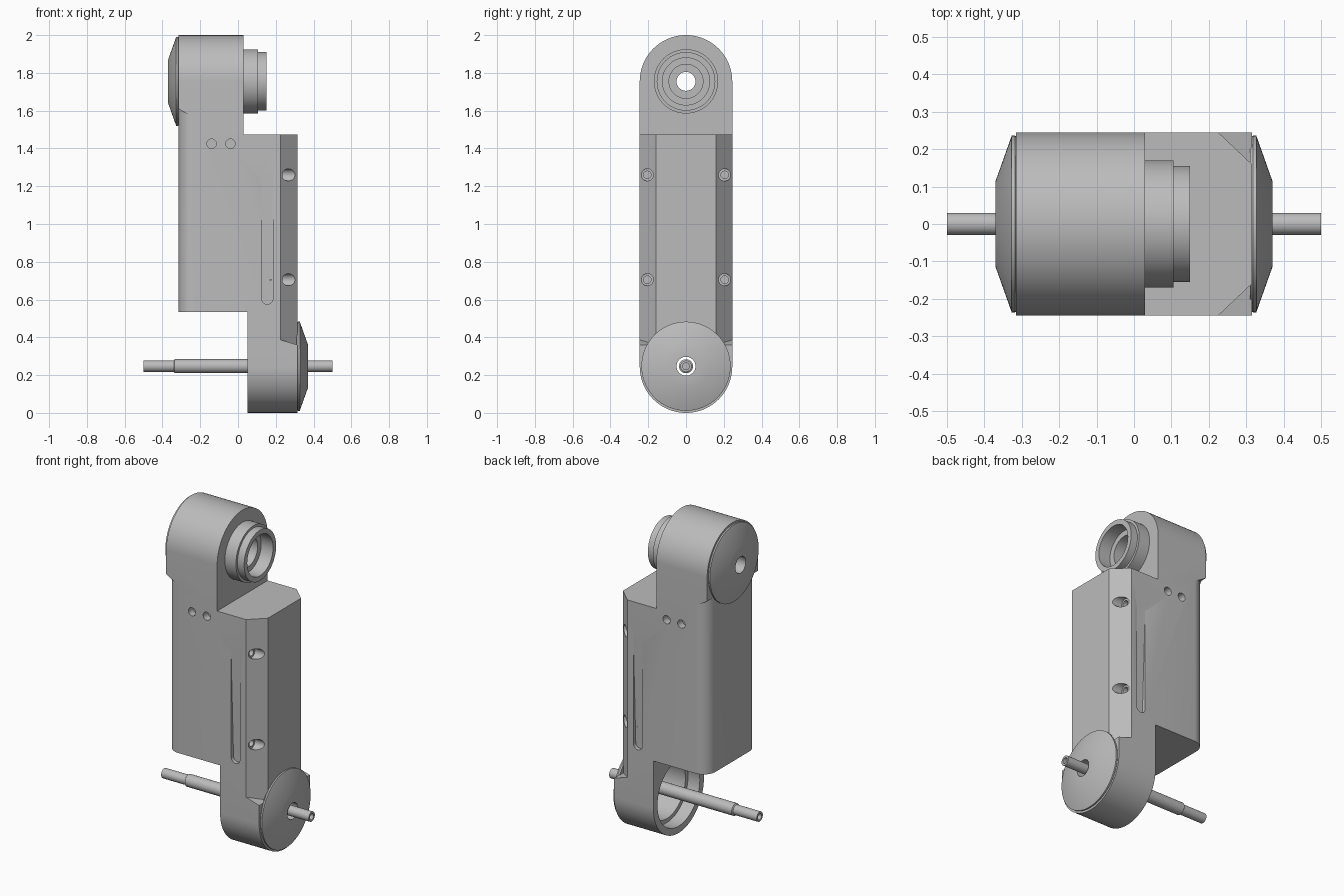
import bpy, bmesh
from math import cos, sin, pi
from mathutils import Matrix, Vector

cube = bpy.data.objects.get("Cube")
if cube:
    bpy.data.objects.remove(cube)

grey = bpy.data.materials.new("grey_metal")
grey.use_nodes = True
grey.diffuse_color = (0.5, 0.5, 0.5, 1)
grey.node_tree.nodes["Principled BSDF"].inputs["Base Color"].default_value = (0.5, 0.5, 0.5, 1)

HALF_X, HALF_Y = 0.315, 0.245
LOW_Z, HIGH_Z = 0.247, 1.755


def finish(name, bm):
    bmesh.ops.remove_doubles(bm, verts=bm.verts, dist=1e-5)
    bmesh.ops.recalc_face_normals(bm, faces=bm.faces)
    mesh = bpy.data.meshes.new(name)
    bm.to_mesh(mesh)
    bm.free()
    mesh.materials.append(grey)
    ob = bpy.data.objects.new(name, mesh)
    bpy.context.collection.objects.link(ob)
    return ob


def box(name, x0, x1, z0, z1):
    bm = bmesh.new()
    bmesh.ops.create_cube(bm, size=1)
    bmesh.ops.scale(bm, vec=(x1 - x0, 1, z1 - z0), verts=bm.verts)
    bmesh.ops.translate(bm, vec=((x0 + x1) / 2, 0, (z0 + z1) / 2), verts=bm.verts)
    return finish(name, bm)


def extrude(name, bottom, top):
    """Solid between two matching outlines."""
    bm = bmesh.new()
    a = [bm.verts.new(p) for p in bottom]
    b = [bm.verts.new(p) for p in top]
    bm.faces.new(a)
    bm.faces.new(b)
    n = len(a)
    for i in range(n):
        j = (i + 1) % n
        bm.faces.new((a[i], a[j], b[j], b[i]))
    return finish(name, bm)


def lathe(name, profile, z, y=0, steps=64):
    """Turn an (x, radius) profile about a line along x."""
    bm = bmesh.new()
    vs = [bm.verts.new((x, y, z + r)) for x, r in profile]
    es = [bm.edges.new(p) for p in zip(vs, vs[1:])]
    if min(r for _, r in profile) > 0:
        es.append(bm.edges.new((vs[-1], vs[0])))
    bmesh.ops.spin(bm, geom=vs + es, cent=(0, y, z), axis=(1, 0, 0),
                   angle=2 * pi, steps=steps)
    return finish(name, bm)


def pin(name, x, z, radius, y0, y1):
    """Cylinder along y."""
    ring = [(x + radius * cos(i * pi / 16), z + radius * sin(i * pi / 16)) for i in range(32)]
    return extrude(name, [(u, y0, v) for u, v in ring], [(u, y1, v) for u, v in ring])


def carve(ob, cutter):
    mod = ob.modifiers.new("cut", "BOOLEAN")
    mod.operation, mod.solver, mod.object = "DIFFERENCE", "EXACT", cutter
    bpy.context.view_layer.objects.active = ob
    bpy.ops.object.modifier_apply(modifier=mod.name)
    bpy.data.objects.remove(cutter)


def smooth(ob, angle=0.5):
    bpy.ops.object.select_all(action="DESELECT")
    ob.select_set(True)
    bpy.context.view_layer.objects.active = ob
    bpy.ops.object.shade_smooth_by_angle(angle=angle)


# Body: rounded bar, cut into an offset top and bottom
N = 40
outline = [(HALF_Y * cos(i * pi / N), HIGH_Z + HALF_Y * sin(i * pi / N)) for i in range(N + 1)]
outline += [(-HALF_Y * cos(i * pi / N), HALF_Y - HALF_Y * sin(i * pi / N)) for i in range(N + 1)]
body = extrude("body", [(-HALF_X, y, z) for y, z in outline], [(HALF_X, y, z) for y, z in outline])
carve(body, box("top_cut", 0.03, 0.5, 1.475, 2.2))
carve(body, box("bottom_cut", -0.5, 0.05, -0.2, 0.535))

for side in (-1, 1):
    # Flat bevel on the +x corners, ending in a ledge above the lower hub
    tri = [(0.225, HALF_Y), (HALF_X, 0.16), (0.335, 0.16), (0.335, 0.27), (0.225, 0.27)]
    carve(body, extrude("bevel_cut",
                        [(x, side * y, 0.36 + 0.3 * (HALF_X - x)) for x, y in tri],
                        [(x, side * y, 1.6) for x, y in tri]))
    # Rounded -x corners, ending in a ledge below the upper hub
    arc = [(-0.235 - 0.08 * cos(i * pi / 16), 0.165 + 0.08 * sin(i * pi / 16)) for i in range(9)]
    arc += [(-0.235, 0.27), (-0.335, 0.27), (-0.335, 0.165)]
    carve(body, extrude("round_cut",
                        [(x, side * y, 0.5) for x, y in arc],
                        [(x, side * y, 1.61 - 0.6 * (x + HALF_X)) for x, y in arc]))
    # Stepped screw holes in the bevels
    for z in (0.705, 1.26):
        carve(body, lathe("screw_cut", [(0.17, 0), (0.17, 0.02), (0.235, 0.02), (0.235, 0.032),
                                        (0.4, 0.032), (0.4, 0)], z, side * 0.205, 32))
    # Paired side holes
    for x in (-0.14, -0.04):
        carve(body, pin("side_hole_cut", x, 1.425, 0.025, side * 0.2, side * 0.3))
    # Shallow ramped groove with a round lower end
    bm = bmesh.new()
    for y in (0.222, 0.27):
        for i in range(24):
            bm.verts.new((0.155 + 0.03 * cos(i * pi / 12), side * y, 0.605 + 0.03 * sin(i * pi / 12)))
    for x in (0.125, 0.185):
        for y in (0.2455, 0.27):
            bm.verts.new((x, side * y, 1.25))
    bmesh.ops.convex_hull(bm, input=bm.verts)
    carve(body, finish("groove_cut", bm))

# Hub bores
carve(body, lathe("lower_bore", [(-0.02, 0), (-0.02, 0.205), (0.13, 0.205), (0.13, 0.18),
                                 (0.28, 0.18), (0.28, 0.06), (0.4, 0.06), (0.4, 0)], LOW_Z))
carve(body, lathe("upper_bore", [(-0.4, 0), (-0.4, 0.05), (0, 0.05), (0, 0.09),
                                 (0.1, 0.09), (0.1, 0)], HIGH_Z))
smooth(body)

# Upper stepped collar
smooth(lathe("upper_collar", [(0.02, 0.09), (0.02, 0.17), (0.105, 0.17), (0.105, 0.155),
                              (0.15, 0.155), (0.15, 0.125), (0.07, 0.125), (0.07, 0.09)], HIGH_Z))

# Conical hub caps
for name, s, z in (("upper_cap", -1, HIGH_Z), ("lower_cap", 1, LOW_Z)):
    smooth(lathe(name, [(s * x, r) for x, r in ((0.31, 0.05), (0.31, 0.23), (0.318, 0.236),
                                                (0.327, 0.236), (0.37, 0.115), (0.37, 0.05))], z))

# Axle with hollow ends
smooth(lathe("axle", [(-0.46, 0), (-0.46, 0.018), (-0.5, 0.018), (-0.5, 0.03), (-0.34, 0.03),
                      (-0.335, 0.037), (0.3, 0.037), (0.305, 0.03), (0.5, 0.03), (0.5, 0.018),
                      (0.46, 0.018), (0.46, 0)], LOW_Z, 0, 32))
